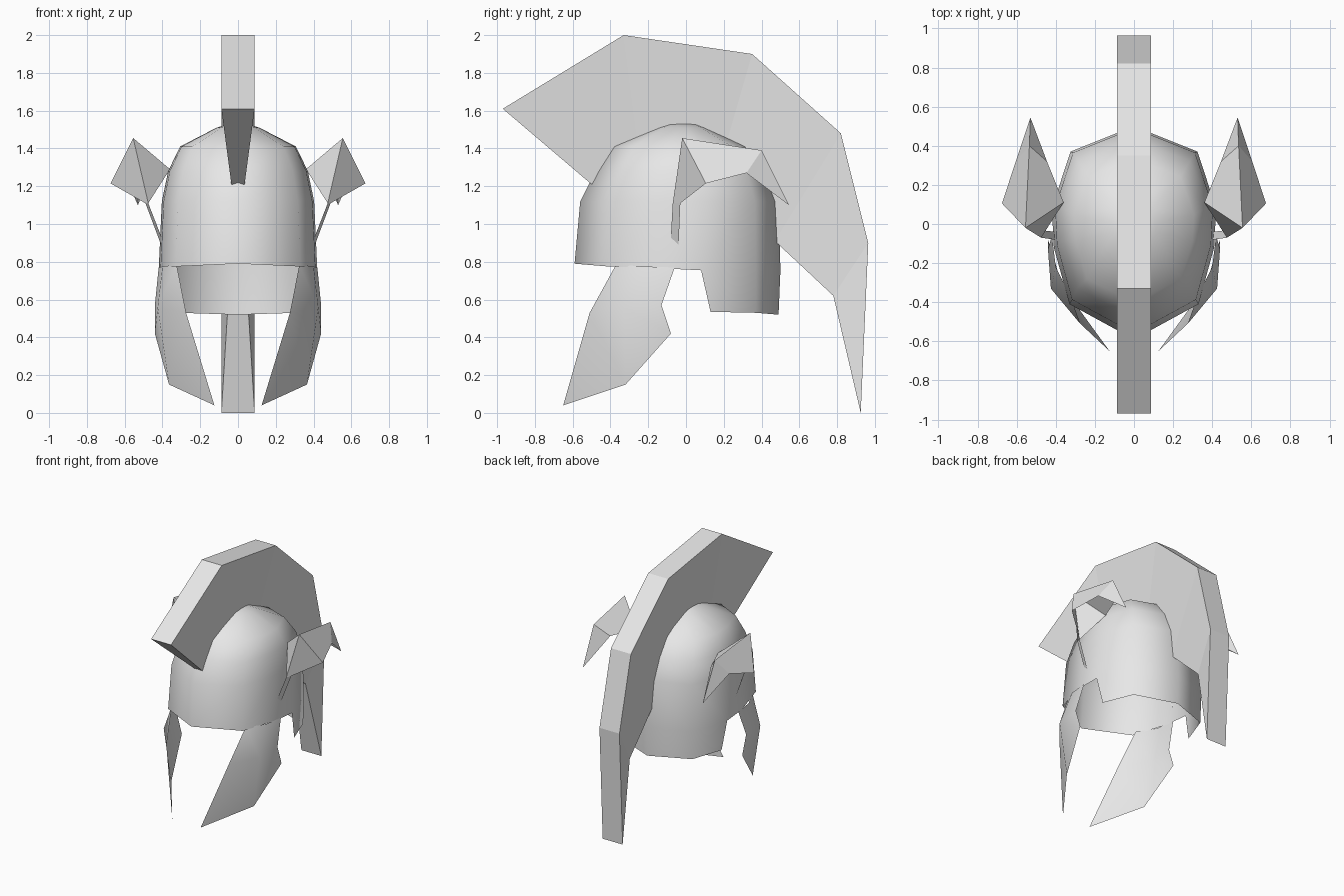
import bpy
import bmesh

cube = bpy.data.objects.get("Cube")
if cube:
    bpy.data.objects.remove(cube, do_unlink=True)

# One plain grey for the whole helmet
grey = bpy.data.materials.new("plain_grey")
grey.use_nodes = True
colour = (0.8, 0.8, 0.8, 1)
grey.diffuse_color = colour
grey.node_tree.nodes["Principled BSDF"].inputs["Base Color"].default_value = colour


def build_part(name, points, faces, smooth=False, mirrored=True):
    """Make an object from points and faces, optionally mirrored across x."""
    bm = bmesh.new()
    verts = [bm.verts.new(point) for point in points]
    for face in faces:
        bm.faces.new([verts[index] for index in face])
    bmesh.ops.recalc_face_normals(bm, faces=bm.faces)
    mesh = bpy.data.meshes.new(name)
    bm.to_mesh(mesh)
    bm.free()
    mesh.materials.append(grey)
    for polygon in mesh.polygons:
        polygon.use_smooth = smooth
    part = bpy.data.objects.new(name, mesh)
    bpy.context.scene.collection.objects.link(part)
    if mirrored:
        mirror = part.modifiers.new("mirror", 'MIRROR')
        mirror.merge_threshold = 0.001
    return part


def build_named_part(name, corners, faces, smooth=False):
    """Build a mirrored part whose faces are written with corner names."""
    order = list(corners)
    indexed = [[order.index(corner) for corner in face.split()] for face in faces]
    return build_part(name, list(corners.values()), indexed, smooth)


# Dome: half of the rim outline, front to back, shrunk ring by ring to the crown
outline = [(0, -.59), (.33, -.41), (.41, -.12), (.42, .08), (.325, .37), (0, .5)]
rim_heights = [.79, .775, .765, .755, .755, .755]
rear = outline[3:]
columns = len(outline)
front_y, back_y = outline[0][1], outline[-1][1]

# Each ring: height, width factor, front y, back y
rings = [(1.12, .96, -.56, .49), (1.28, .88, -.48, .43), (1.41, .73, -.40, .33),
         (1.51, .27, -.16, .11), (1.545, 0, -.06, .02)]
dome_points = [(x, y, z) for (x, y), z in zip(outline, rim_heights)]
for height, width, front, back in rings:
    for x, y in outline:
        along = (y - front_y) / (back_y - front_y)
        dome_points.append((x * width, front + along * (back - front), height))
dome_faces = []
for level in range(len(rings)):
    for column in range(columns - 1):
        corner = level * columns + column
        dome_faces.append((corner, corner + 1, corner + columns + 1, corner + columns))

# Neck guard continues the rear of the dome downwards
guard_start = len(dome_points)
dome_points += [(.405, .13, .535), (.315, .37, .53), (0, .49, .52)]
for step in range(len(rear) - 1):
    top, low = 3 + step, guard_start + step
    dome_faces.append((top, top + 1, low + 1, low))
build_part("dome", dome_points, dome_faces, smooth=True)

# Crest: side profile, wide along the outer edge and narrow against the dome
outer = [(-.97, 1.61), (-.33, 2), (.35, 1.9), (.82, 1.48), (.965, .9), (.925, 0)]
inner = [(-.5, 1.21), (-.25, 1.38), (.2, 1.38), (.47, .91), (.78, .62)]
inner_widths = [.035, .035, .035, .035, .05]
crest_points = []
for side in (-1, 1):
    crest_points += [(side * .088, y, z) for y, z in outer]
    crest_points += [(side * w, y, z) for w, (y, z) in zip(inner_widths, inner)]
half = len(outer) + len(inner)
loop = list(range(len(outer))) + list(range(half - 1, len(outer) - 1, -1))
crest_faces = [(a, b, b + half, a + half) for a, b in zip(loop, loop[1:] + loop[:1])]
for offset in (0, half):
    for step in range(len(outer) - 1):
        inside = len(outer) + step
        face = [step, step + 1, inside + 1, inside]
        if inside + 1 == half:
            face.remove(inside + 1)
        crest_faces.append([index + offset for index in face])
build_part("crest", crest_points, crest_faces, mirrored=False)

# Cheek guards: thin plates bent along a middle line
cheek = {
    "front_top": (.325, -.37, .785),
    "middle_top": (.40, -.22, .775),
    "back_top": (.42, -.06, .77),
    "front_bend": (.275, -.51, .53),
    "middle_bend": (.425, -.33, .56),
    "back_bend": (.44, -.13, .57),
    "back_corner": (.44, -.08, .42),
    "heel": (.365, -.32, .15),
    "tip": (.125, -.65, .04),
}
build_named_part("cheek_guards", cheek, [
    "front_top middle_top middle_bend front_bend",
    "middle_top back_top back_bend middle_bend",
    "front_bend middle_bend heel tip",
    "middle_bend back_bend back_corner heel",
], smooth=True)

# Side wings: folded sheets along a ridge, with a narrow stem to the dome
wing = {
    "peak": (.555, -.02, 1.455),
    "ridge": (.535, .40, 1.39),
    "tail": (.53, .545, 1.10),
    "outer_front": (.675, .105, 1.215),
    "outer_back": (.605, .32, 1.27),
    "inner_front": (.36, .11, 1.29),
    "inner_back": (.445, .32, 1.29),
    "throat": (.475, -.07, 1.11),
    "throat_back": (.49, -.03, 1.11),
    "stem_front": (.405, -.08, .93),
    "stem_back": (.40, -.04, .87),
}
build_named_part("side_wings", wing, [
    "peak outer_front outer_back ridge",
    "ridge outer_back tail",
    "peak ridge inner_back inner_front",
    "ridge tail inner_back",
    "peak throat throat_back outer_front",
    "peak inner_front throat",
    "throat throat_back stem_back stem_front",
])
